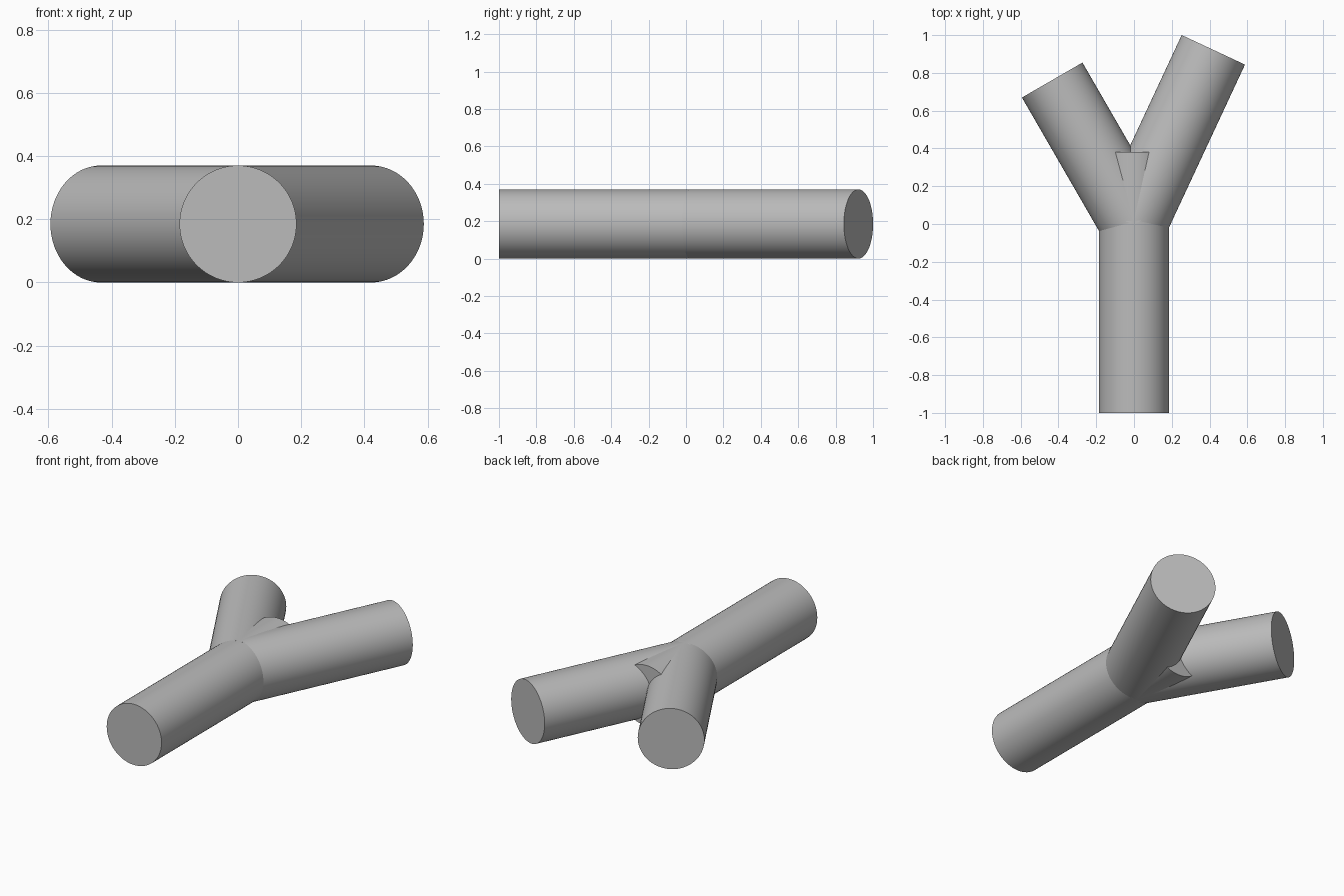
import bpy
import math
from mathutils import Vector

cube = bpy.data.objects.get("Cube")
if cube:
    bpy.data.objects.remove(cube, do_unlink=True)

RADIUS = 0.185

grey = bpy.data.materials.new("pipe grey")
grey.use_nodes = True
colour = (0.5, 0.5, 0.5, 1)
grey.diffuse_color = colour
grey.node_tree.nodes["Principled BSDF"].inputs["Base Color"].default_value = colour


def pipe(name, start, end):
    """Capped cylinder lying flat between two points in plan."""
    a, b = Vector((*start, RADIUS)), Vector((*end, RADIUS))
    axis = b - a
    bpy.ops.mesh.primitive_cylinder_add(
        vertices=64, radius=RADIUS, depth=axis.length, location=(a + b) / 2,
        rotation=(math.pi / 2, 0, math.atan2(-axis.x, axis.y)))
    obj = bpy.context.object
    obj.name = name
    obj.data.materials.append(grey)
    bpy.ops.object.shade_smooth_by_angle(angle=math.radians(30))
    return obj


# Straight trunk, whose far end shows in the fork
pipe("trunk", (0, -1), (0, 0.38))

# Two branches of unequal length and angle
pipe("right_branch", (0.007, 0), (-0.433, 0.762))
pipe("left_branch", (-0.01, 0), (0.42, 0.922))
